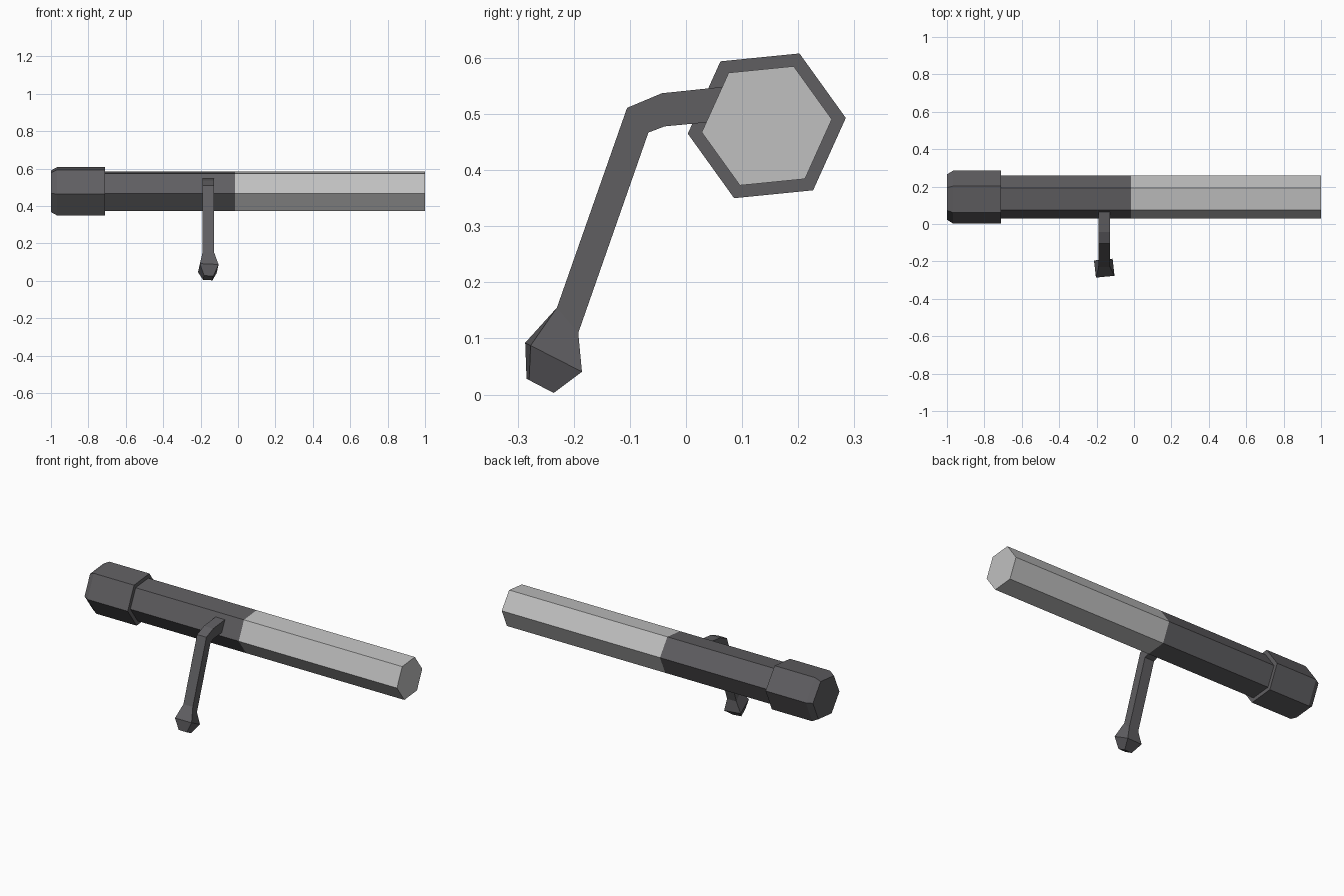
import bpy, bmesh, math
from mathutils import Vector

old = bpy.data.objects.get("Cube")
if old:
    bpy.data.objects.remove(old, do_unlink=True)


def material(name, rgb):
    m = bpy.data.materials.new(name)
    m.use_nodes = True
    m.diffuse_color = (*rgb, 1)
    m.node_tree.nodes["Principled BSDF"].inputs["Base Color"].default_value = (*rgb, 1)
    return m


dark = material("dark steel", (0.115, 0.112, 0.12))
light = material("light steel", (0.53, 0.53, 0.53))

AXIS_Y, AXIS_Z, TURN = 0.144, 0.479, math.radians(5.7)


def loft(name, rings, mat):
    """Skin a list of equal-sized point rings and close both ends."""
    bm = bmesh.new()
    loops = [[bm.verts.new(p) for p in ring] for ring in rings]
    for a, b in zip(loops, loops[1:]):
        for i in range(len(a)):
            j = (i + 1) % len(a)
            bm.faces.new((a[i], a[j], b[j], b[i]))
    bm.faces.new(loops[0])
    bm.faces.new(loops[-1])
    bmesh.ops.recalc_face_normals(bm, faces=bm.faces[:])
    mesh = bpy.data.meshes.new(name)
    bm.to_mesh(mesh)
    bm.free()
    mesh.materials.append(mat)
    obj = bpy.data.objects.new(name, mesh)
    bpy.context.collection.objects.link(obj)
    return obj


def hexagon(x, r):
    angles = [TURN + k * math.pi / 3 for k in range(6)]
    return [Vector((x, AXIS_Y + r * math.cos(a), AXIS_Z + r * math.sin(a))) for a in angles]


def square(front, back, half, twist=0):
    """Four-sided section between a front and a back (y, z) point."""
    f, b = Vector((0, *front)), Vector((0, *back))
    mid = (f + b) / 2 + Vector((-0.159, 0, 0))
    u, v = Vector((half, 0, 0)), (f - b) / 2
    c, s = math.cos(twist), math.sin(twist)
    corners = ((-1, -1), (1, -1), (1, 1), (-1, 1))
    return [mid + u * (p * c + q * s) + v * (q * c - p * s) for p, q in corners]


# Hexagonal bolt body, rear shroud with a chamfered end
loft("bolt_rear_body", [hexagon(-0.73, 0.1165), hexagon(-0.015, 0.1165)], dark)
loft("bolt_front_body", [hexagon(-0.015, 0.1165), hexagon(1, 0.1165)], light)
loft("rear_shroud", [hexagon(-1, 0.122), hexagon(-0.968, 0.1415), hexagon(-0.71, 0.1415)], dark)

# Bent handle flaring into a slightly twisted knob
W, T = 0.03, math.radians(6)
loft("bolt_handle", [
    square((0.1, 0.552), (0.1, 0.491), W),
    square((-0.043, 0.537), (-0.038, 0.478), W),
    square((-0.105, 0.511), (-0.067, 0.467), W),
    square((-0.230, 0.155), (-0.192, 0.11), W),
    square((-0.282, 0.09), (-0.190, 0.043), 0.05, T),
    square((-0.282, 0.027), (-0.238, 0.004), 0.025, T),
], dark)
